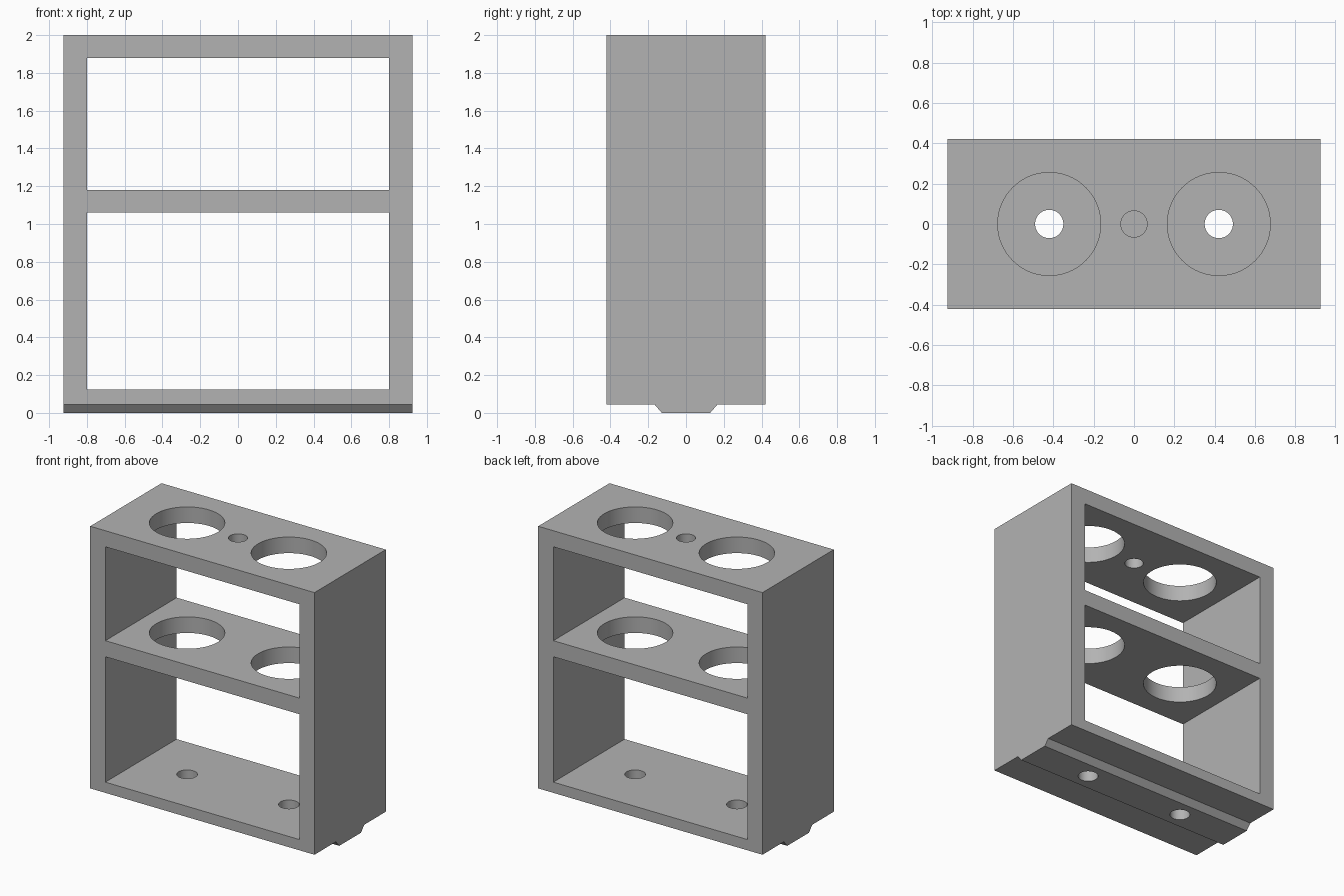
import bpy
import bmesh
from math import radians
from mathutils import Matrix, Vector

default = bpy.data.objects.get("Cube")
if default:
    bpy.data.objects.remove(default, do_unlink=True)

HALF_W, HALF_D, TOP = 0.925, 0.42, 2.0
BASE = 0.045                      # underside of the frame, above the rail
INNER = 0.80                      # half width of the openings

grey = bpy.data.materials.new("plain grey")
grey.use_nodes = True
colour = (0.45, 0.45, 0.45, 1)
grey.diffuse_color = colour
grey.node_tree.nodes["Principled BSDF"].inputs["Base Color"].default_value = colour


def add_object(name, bm):
    bmesh.ops.recalc_face_normals(bm, faces=bm.faces[:])
    mesh = bpy.data.meshes.new(name)
    bm.to_mesh(mesh)
    bm.free()
    mesh.materials.append(grey)
    obj = bpy.data.objects.new(name, mesh)
    bpy.context.collection.objects.link(obj)
    return obj


def box(name, half_x, half_y, z0, z1):
    bm = bmesh.new()
    bmesh.ops.create_cube(bm, size=2)
    bmesh.ops.scale(bm, vec=(half_x, half_y, (z1 - z0) / 2), verts=bm.verts)
    bmesh.ops.translate(bm, vec=(0, 0, (z0 + z1) / 2), verts=bm.verts)
    return add_object(name, bm)


def rod(name, x, radius, z0, z1):
    bm = bmesh.new()
    bmesh.ops.create_cone(bm, cap_ends=True, segments=96, radius1=radius,
                          radius2=radius, depth=z1 - z0,
                          matrix=Matrix.Translation((x, 0, (z0 + z1) / 2)))
    return add_object(name, bm)


# Solid block with the tapered rail underneath: side profile swept across x
half = [(HALF_D, TOP), (HALF_D, BASE), (0.167, BASE), (0.128, 0)]
profile = half + [(-y, z) for y, z in reversed(half)]
bm = bmesh.new()
end = bm.faces.new([bm.verts.new((-HALF_W, y, z)) for y, z in profile])
swept = bmesh.ops.extrude_face_region(bm, geom=[end], use_keep_orig=True)
moved = [v for v in swept["geom"] if isinstance(v, bmesh.types.BMVert)]
bmesh.ops.translate(bm, vec=Vector((2 * HALF_W, 0, 0)), verts=moved)
frame = add_object("rack_frame", bm)

# Openings through the front and back
cutters = [box("lower_opening_cutter", INNER, 1, 0.125, 1.06),
           box("upper_opening_cutter", INNER, 1, 1.18, 1.88)]

# Large holes in both shelves, screw holes in the floor
for side, x in (("right", -0.42), ("left", 0.42)):
    cutters.append(rod(side + "_shelf_hole_cutter", x, 0.255, 0.8, 2.2))
    cutters.append(rod(side + "_screw_hole_cutter", x, 0.07, -0.2, 0.4))

# Small centre hole in the top only
cutters.append(rod("centre_hole_cutter", 0, 0.065, 1.5, 2.2))

bpy.ops.object.select_all(action="DESELECT")
frame.select_set(True)
bpy.context.view_layer.objects.active = frame
for cutter in cutters:
    cutter.hide_render = True
    cut = frame.modifiers.new(cutter.name, "BOOLEAN")
    cut.operation = "DIFFERENCE"
    cut.solver = "EXACT"
    cut.object = cutter
    bpy.ops.object.modifier_apply(modifier=cut.name)
for cutter in cutters:
    bpy.data.objects.remove(cutter, do_unlink=True)

bpy.ops.object.shade_smooth_by_angle(angle=radians(30))
